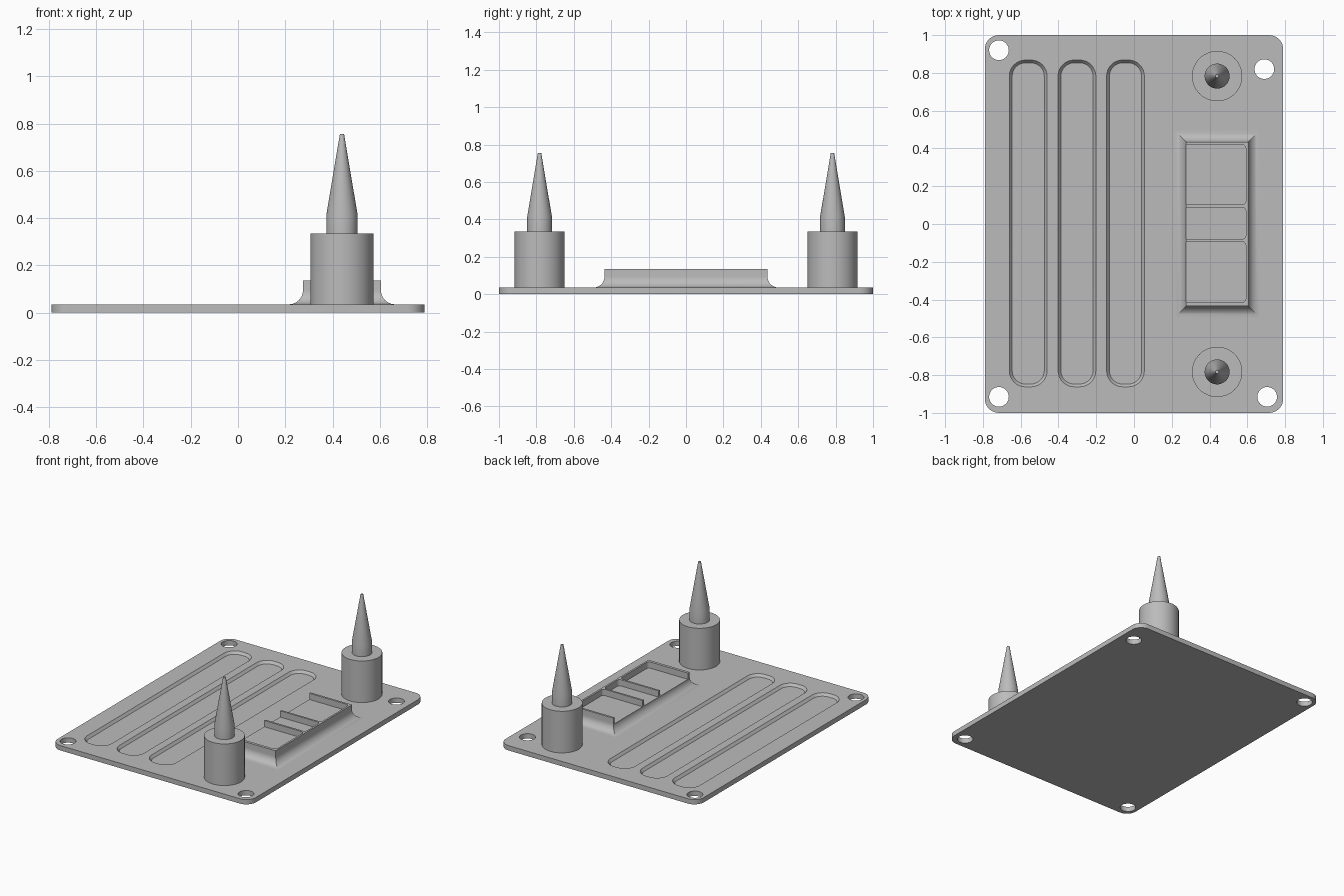
import bpy, bmesh, math

if "Cube" in bpy.data.objects:
    bpy.data.objects.remove(bpy.data.objects["Cube"])

grey = bpy.data.materials.new("plain grey")
grey.diffuse_color = (0.5, 0.5, 0.5, 1)
grey.use_nodes = True
grey.node_tree.nodes["Principled BSDF"].inputs["Base Color"].default_value = grey.diffuse_color


def rounded(x0, x1, y0, y1, r, n=8):
    """Rounded rectangle outline, counter-clockwise."""
    if r <= 0:
        return [(x1, y1), (x0, y1), (x0, y0), (x1, y0)]
    pts = []
    for i, (cx, cy) in enumerate([(x1 - r, y1 - r), (x0 + r, y1 - r),
                                  (x0 + r, y0 + r), (x1 - r, y0 + r)]):
        for k in range(n + 1):
            a = math.pi / 2 * (i + k / n)
            pts.append((cx + r * math.cos(a), cy + r * math.sin(a)))
    return pts


def circle(cx, cy, r, n=48):
    return [(cx + r * math.cos(2 * math.pi * k / n),
             cy + r * math.sin(2 * math.pi * k / n)) for k in range(n)]


def loft(name, rings):
    """Closed solid through (outline, z) rings, bottom to top."""
    bm = bmesh.new()
    loops = [[bm.verts.new((x, y, z)) for x, y in o] for o, z in rings]
    bm.faces.new(loops[0][::-1])
    bm.faces.new(loops[-1])
    for a, b in zip(loops, loops[1:]):
        for i in range(len(a)):
            j = (i + 1) % len(a)
            bm.faces.new((a[i], a[j], b[j], b[i]))
    me = bpy.data.meshes.new(name)
    bm.to_mesh(me)
    bm.free()
    me.materials.append(grey)
    ob = bpy.data.objects.new(name, me)
    bpy.context.collection.objects.link(ob)
    return ob


def cut(target, cutters):
    bpy.context.view_layer.objects.active = target
    for c in cutters:
        m = target.modifiers.new("cut", 'BOOLEAN')
        m.operation, m.solver, m.object = 'DIFFERENCE', 'EXACT', c
        bpy.ops.object.modifier_apply(modifier=m.name)
        bpy.data.objects.remove(c)


def smooth(ob):
    bpy.ops.object.select_all(action='DESELECT')
    ob.select_set(True)
    bpy.context.view_layer.objects.active = ob
    bpy.ops.object.shade_smooth_by_angle(angle=math.radians(30))


TOP = 0.035

# Base plate with screw holes and three long shallow grooves
outline = rounded(-0.79, 0.79, -1, 1, 0.075)
plate = loft("base_plate", [(outline, 0), (outline, TOP)])
cutters = []
for x, y in [(-0.715, 0.92), (0.69, 0.82), (-0.715, -0.915), (0.705, -0.915)]:
    c = circle(x, y, 0.052)
    cutters.append(loft("hole_cutter", [(c, -0.1), (c, 0.1)]))
for x in (-0.56, -0.302, -0.045):
    inner = rounded(x - 0.085, x + 0.085, -0.847, 0.853, 0.07)
    outer = rounded(x - 0.1, x + 0.1, -0.862, 0.868, 0.085)
    cutters.append(loft("groove_cutter", [(inner, 0.017), (outer, TOP), (outer, 0.1)]))
cut(plate, cutters)
smooth(plate)

# Tray with flared foot and three compartments open on the left
R = 0.06
rings = [(rounded(0.275 - R, 0.605 + R, -0.435 - R, 0.435 + R, 0), TOP - 0.005)]
for k in range(11):
    a = math.pi / 2 * k / 10
    d = R * (1 - math.sin(a))
    rings.append((rounded(0.275 - d, 0.605 + d, -0.435 - d, 0.435 + d, 0),
                  TOP + R * (1 - math.cos(a))))
rings.append((rounded(0.275, 0.605, -0.435, 0.435, 0), 0.135))
tray = loft("tray", rings)
cutters = []
for y0, y1 in [(0.102, 0.42), (-0.08, 0.088), (-0.415, -0.094)]:
    o = rounded(0.15, 0.592, y0, y1, 0.02, 5)
    cutters.append(loft("compartment_cutter", [(o, 0.09), (o, 0.3)]))
cut(tray, cutters)
smooth(tray)

# Two stepped posts with pointed tips
for side, y in (("front", -0.783), ("back", 0.783)):
    profile = [(0.133, TOP - 0.005), (0.133, 0.335), (0.066, 0.335),
               (0.066, 0.415), (0.009, 0.755)]
    smooth(loft(side + "_post", [(circle(0.44, y, r), z) for r, z in profile]))
